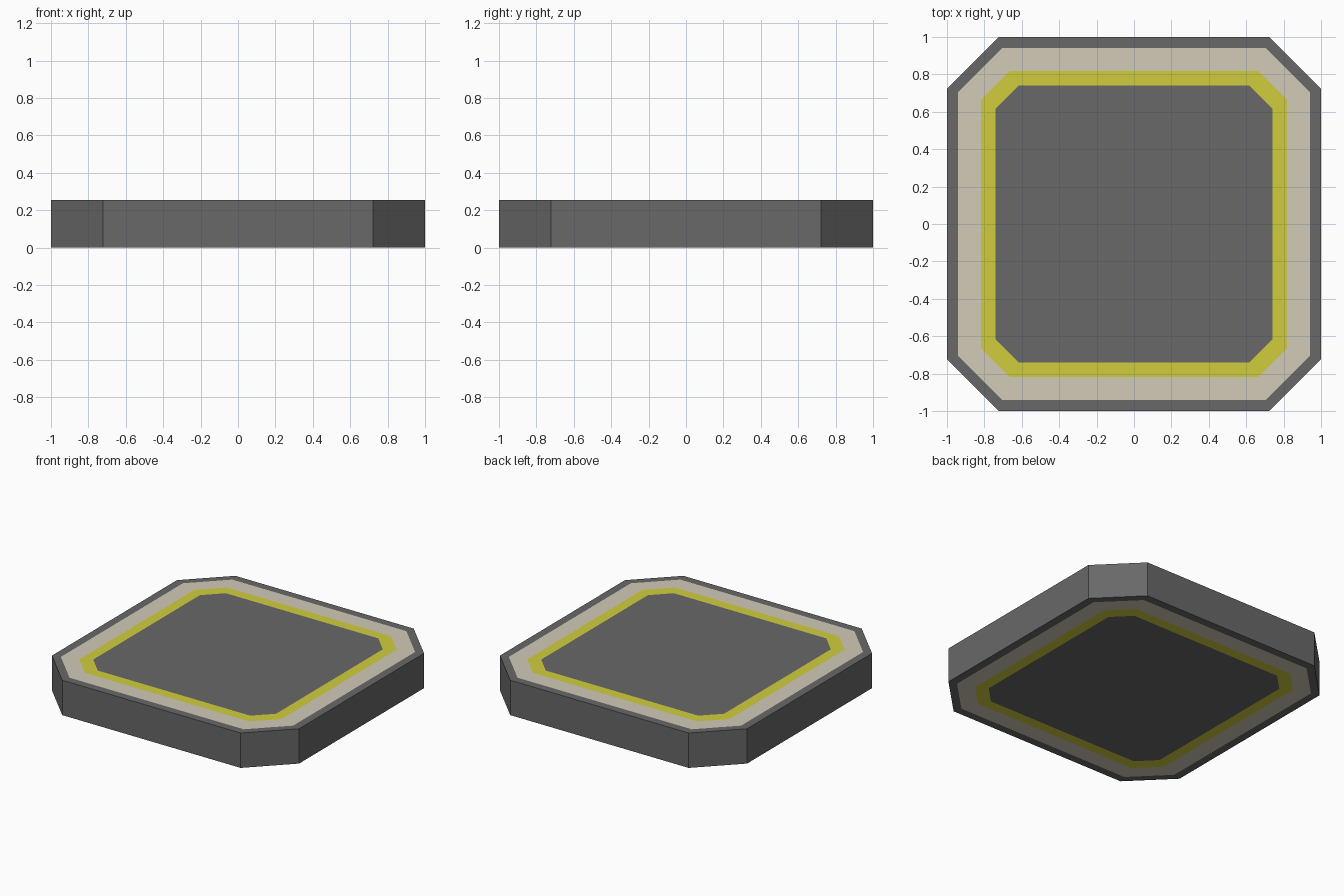
import bpy, bmesh

if "Cube" in bpy.data.objects:
    bpy.data.objects.remove(bpy.data.objects["Cube"])

def material(name, color):
    m = bpy.data.materials.new(name)
    m.diffuse_color = (*color, 1)
    m.use_nodes = True
    m.node_tree.nodes["Principled BSDF"].inputs["Base Color"].default_value = m.diffuse_color
    return m

GREY, CREAM, YELLOW = 0, 1, 2
mats = [material("dark grey", (0.138, 0.138, 0.138)),
        material("cream", (0.645, 0.597, 0.479)),
        material("yellow", (0.631, 0.617, 0.048))]

HEIGHT = 0.255
# Octagon outlines: half width, half length of straight edge, colour of the band inside it
outlines = [(1.0, 0.722, GREY), (0.94, 0.705, CREAM),
            (0.818, 0.665, YELLOW), (0.74, 0.617, GREY)]

bm = bmesh.new()

def octagon(a, c, z):
    pts = [(a, -c), (a, c), (c, a), (-c, a), (-a, c), (-a, -c), (-c, -a), (c, -a)]
    return [bm.verts.new((x, y, z)) for x, y in pts]

def bridge(lower, upper, mat):
    for i in range(8):
        j = (i + 1) % 8
        bm.faces.new((lower[i], lower[j], upper[j], upper[i])).material_index = mat

# Top and bottom faces: nested bands around a centre panel
rims = []
for z in (0, HEIGHT):
    loops = [octagon(a, c, z) for a, c, _ in outlines]
    for k in range(3):
        bridge(loops[k], loops[k + 1], outlines[k][2])
    bm.faces.new(loops[3]).material_index = outlines[3][2]
    rims.append(loops[0])

# Side walls
bridge(rims[0], rims[1], GREY)
bmesh.ops.recalc_face_normals(bm, faces=bm.faces)

mesh = bpy.data.meshes.new("floor_plate")
bm.to_mesh(mesh)
bm.free()
for m in mats:
    mesh.materials.append(m)
plate = bpy.data.objects.new("floor_plate", mesh)
bpy.context.collection.objects.link(plate)
